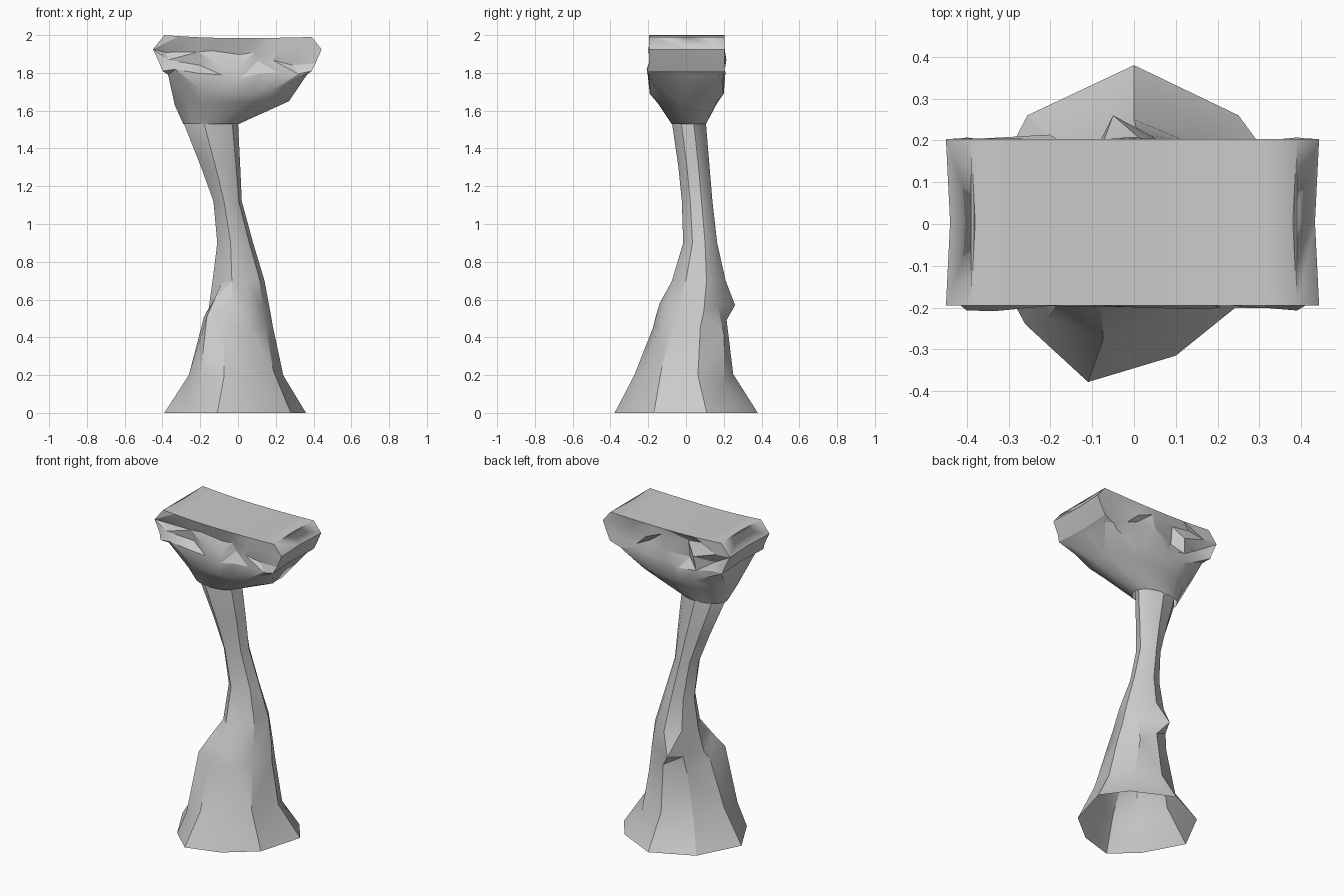
import bpy, bmesh, math, random

if "Cube" in bpy.data.objects:
    bpy.data.objects.remove(bpy.data.objects["Cube"])
random.seed(11)


def finish(bm, name, angle):
    bmesh.ops.recalc_face_normals(bm, faces=bm.faces)
    me = bpy.data.meshes.new(name)
    bm.to_mesh(me)
    bm.free()
    ob = bpy.data.objects.new(name, me)
    bpy.context.collection.objects.link(ob)
    bpy.ops.object.select_all(action='DESELECT')
    ob.select_set(True)
    bpy.context.view_layer.objects.active = ob
    bpy.ops.object.shade_smooth_by_angle(angle=math.radians(angle))
    return ob


def loft(bm, rings):
    loops = [[bm.verts.new(p) for p in r] for r in rings]
    n = len(loops[0])
    for a, b in zip(loops, loops[1:]):
        for i in range(n):
            j = (i + 1) % n
            bm.faces.new((a[i], a[j], b[j], b[i]))
    return loops


# Hollow nine-sided trunk: foot outline refitted to each level's extents
foot = [(-.11, -.378), (.10, -.315), (.28, -.17), (.36, .11), (.25, .26),
        (0, .38), (-.255, .26), (-.39, 0), (-.26, -.24)]
levels = [  # z, xmin, xmax, ymin, ymax
    (0, -.39, .36, -.378, .38), (.20, -.26, .24, -.275, .25),
    (.48, -.18, .185, -.175, .215), (.57, -.155, .17, -.14, .225),
    (.70, -.135, .14, -.075, .21), (.90, -.11, .08, -.015, .165),
    (1.12, -.13, .02, -.022, .14), (1.30, -.195, .012, -.04, .125),
    (1.54, -.29, 0, -.075, .105), (1.62, -.28, 0, -.07, .10)]
rings = []
for k, (z, x0, x1, y0, y1) in enumerate(levels):
    ring = []
    for x, y in foot:
        px = x0 + (x + .39) / .75 * (x1 - x0)
        py = y0 + (y + .378) / .758 * (y1 - y0)
        dz = random.uniform(-.03, .03) if 0 < k < 5 else 0
        ring.append([px, py, z + dz])
    rings.append(ring)
# Broken ridges on the lower trunk
rings[2][8] = [-.165, -.16, .51]
rings[2][0] = [-.08, -.175, .45]
rings[1][8] = [-.205, -.225, .14]
rings[3][8] = [-.125, -.10, .60]
rings[3][5] = [-.05, .26, .57]
rings[2][4] = [.12, .20, .42]
rings[1][4] = [.17, .20, .15]
bm = bmesh.new()
loft(bm, rings)
bmesh.ops.triangulate(bm, faces=[f for f in bm.faces
                                 if .02 < f.calc_center_median().z < .68])
finish(bm, "trunk", 30)


# Head: rings with nine points on the front and back, one on each end
ts = [-1, -.8, -.52, -.25, 0, .25, .5, .8, 1]


def head_ring(x0, x1, y0, y1, height, rounding=0, jit=0, depth=0, zjit=0):
    ym = (y0 + y1) / 2

    def pt(t, s):
        k = 1 - rounding * (1 - math.sqrt(max(0, 1 - t * t)))
        inner = abs(t) < 1
        x = (x0 + x1) / 2 + t * (x1 - x0) / 2
        z = height(t)
        d = 0
        if inner:
            x += random.uniform(-jit, jit)
            z += random.uniform(-zjit, zjit)
            d = random.uniform(-.2, 1) * depth
        return (x, ym + s * ((y1 - y0) / 2 * k - d), z)
    front = [pt(t, -1) for t in ts]
    back = [pt(t, 1) for t in reversed(ts)]
    inset = .01 * (1 - rounding)
    return front + [(x1 - inset, ym, height(1))] + back + [(x0 + inset, ym, height(-1))]


def belly(t):
    return 1.69 + max(0, abs(t) - .4) / .6 * .10


rings = [
    head_ring(-.39, .39, -.195, .203, lambda t: 1.984 + (.016 if t < 0 else .006) * t * t),
    head_ring(-.45, .443, -.195, .203, lambda t: 1.925, 0, .04, .03, .035),
    head_ring(-.415, .41, -.195, .205, lambda t: 1.85, 0, .04, .05, .02),
    head_ring(-.40, .39, -.207, .207, lambda t: 1.78 + .03 * t * t, 0, .03, .012, .02),
    head_ring(-.37, .365, -.192, .20, belly, .12),
    head_ring(-.335, .27, -.15, .165, lambda t: 1.64 + .01 * t, .7),
    head_ring(-.29, .005, -.076, .106, lambda t: 1.53, .85)]
bm = bmesh.new()
loops = loft(bm, rings)

# Broken rock faces: triangles with shuffled diagonals
rock = [f for f in bm.faces if f.calc_center_median().z > 1.72]
random.shuffle(rock)
half = len(rock) // 2
bmesh.ops.triangulate(bm, faces=rock[:half], quad_method='FIXED')
bmesh.ops.triangulate(bm, faces=rock[half:], quad_method='ALTERNATE')

# Smooth shallow top
top = loops[0]
front, back = top[:9], top[10:19][::-1]
for i in range(8):
    bm.faces.new((front[i], front[i + 1], back[i + 1], back[i]))
bm.faces.new((front[8], top[9], back[8]))
bm.faces.new((front[0], back[0], top[19]))
head = finish(bm, "rocky_head", 22)

# The top rolls smoothly over both ends
for e in head.data.edges:
    a, b = (head.data.vertices[v].co for v in e.vertices)
    if min(a.z, b.z) > 1.98 and min(abs(a.x), abs(b.x)) > .37 and abs(a.y - b.y) > .1:
        e.use_edge_sharp = False
# The underside flows smoothly into the neck
for e in head.data.edges:
    a, b = (head.data.vertices[v].co for v in e.vertices)
    if max(a.z, b.z) < 1.72:
        e.use_edge_sharp = False
